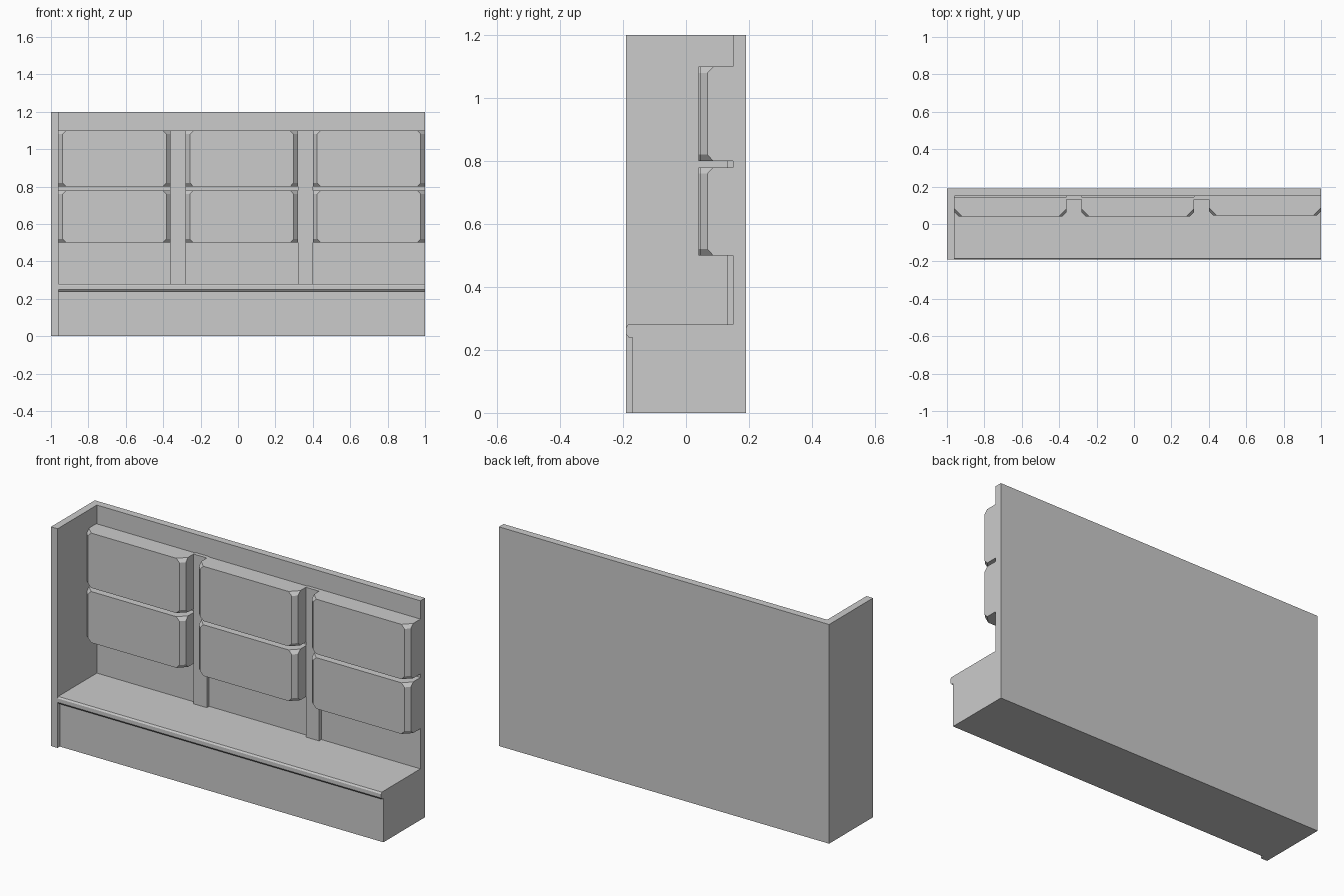
import bpy, bmesh
from mathutils import Vector

if "Cube" in bpy.data.objects:
    bpy.data.objects.remove(bpy.data.objects["Cube"])


def finish(name, bm):
    bmesh.ops.dissolve_limit(bm, angle_limit=0.001, verts=bm.verts, edges=bm.edges)
    bmesh.ops.recalc_face_normals(bm, faces=bm.faces)
    mesh = bpy.data.meshes.new(name)
    bm.to_mesh(mesh)
    bm.free()
    obj = bpy.data.objects.new(name, mesh)
    bpy.context.collection.objects.link(obj)
    return obj


def loft(name, rings):
    """Skin a stack of equal-length point rings and cap both ends."""
    bm = bmesh.new()
    vs = [[bm.verts.new(p) for p in ring] for ring in rings]
    n = len(vs[0])
    for a, b in zip(vs, vs[1:]):
        for i in range(n):
            j = (i + 1) % n
            bm.faces.new((a[i], a[j], b[j], b[i]))
    bm.faces.new(vs[0])
    bm.faces.new(vs[-1])
    return finish(name, bm)


def cushion(name, x0, x1, y0, y1, z0, z1):
    """Pad with chamfered upright front edges that widen at the corners."""
    def ring(z, c):
        return [Vector((x, y, z)) for x, y in (
            (x0, y1), (x0, y0 + c), (x0 + c, y0),
            (x1 - c, y0), (x1, y0 + c), (x1, y1))]
    return loft(name, [ring(z0, 0.042), ring(z0 + 0.02, 0.023),
                       ring(z1 - 0.02, 0.023), ring(z1, 0.042)])


# L-shaped shell: end panel and back panel
shell = [(-1, -0.19), (-0.96, -0.19), (-0.96, 0.15), (1, 0.15), (1, 0.19), (-1, 0.19)]
loft("back_and_end_panel", [[(x, y, z) for x, y in shell] for z in (0, 1.2)])

# Bench seat with an overhanging front nosing
bench = [(0.15, 0), (-0.17, 0), (-0.17, 0.24), (-0.182, 0.24), (-0.19, 0.25),
         (-0.19, 0.271), (-0.184, 0.28), (0.15, 0.28)]
loft("bench_seat", [[(x, y, z) for y, z in bench] for x in (-0.96, 1)])

# Upright posts between cushion columns
for i, x in enumerate((-0.36, 0.32)):
    post = [(x, 0.13), (x + 0.08, 0.13), (x + 0.08, 0.15), (x, 0.15)]
    loft(f"upright_post_{i + 1}", [[(px, py, z) for px, py in post] for z in (0.28, 1.1)])

# Back cushions: three columns, two rows
for col, (x, y) in enumerate(((-0.96, 0.04), (-0.28, 0.04), (0.40, 0.045))):
    for row, (z0, z1) in (("lower", (0.5, 0.78)), ("upper", (0.8, 1.1))):
        cushion(f"{row}_back_cushion_{col + 1}", x, x + 0.6, y, y + 0.105, z0, z1)
